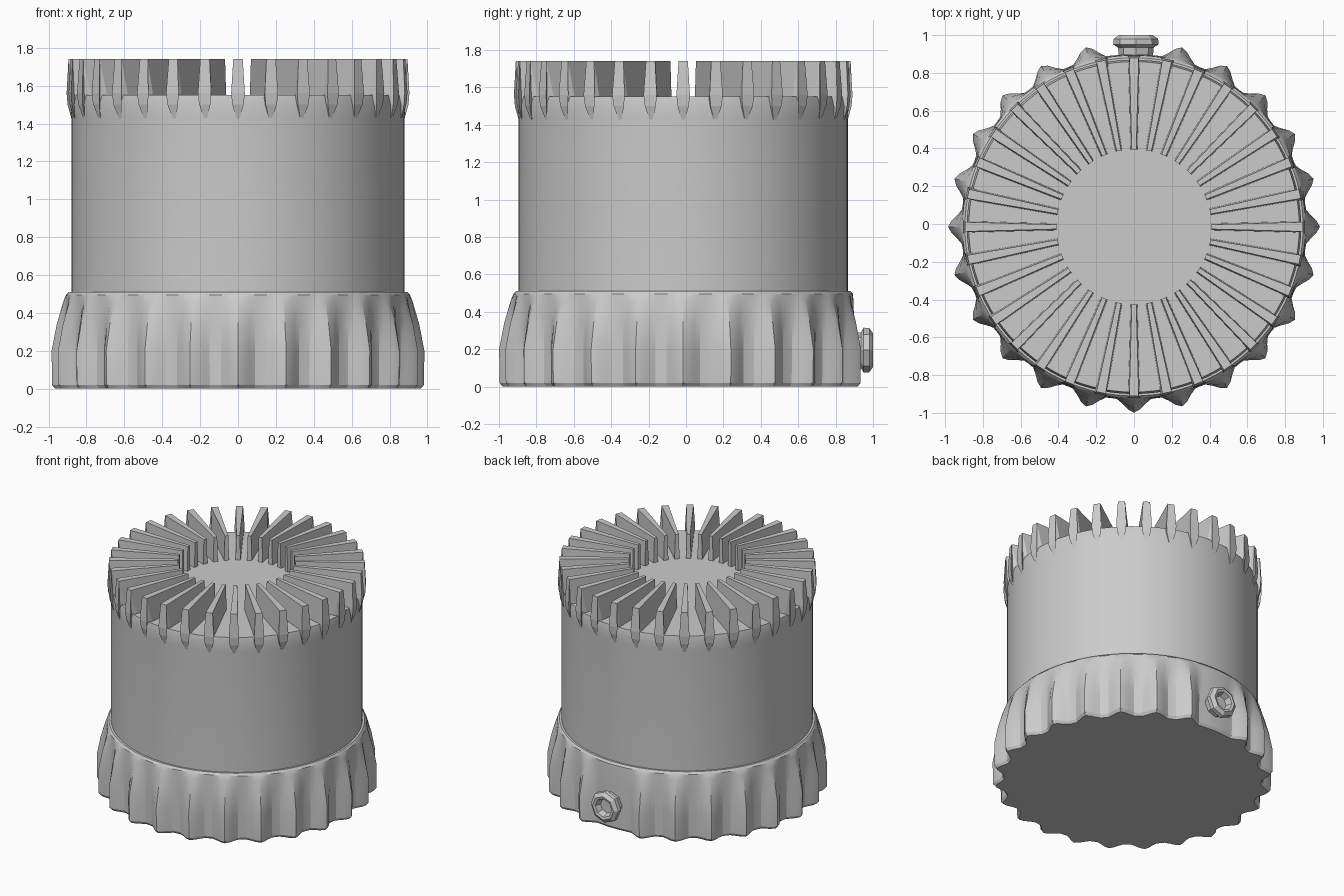
import bpy, bmesh, math
from mathutils import Matrix, Vector

cube = bpy.data.objects.get("Cube")
if cube:
    bpy.data.objects.remove(cube, do_unlink=True)

CENTRE_Y = -0.015
RIBS, FINS = 24, 32

grey = bpy.data.materials.new("plain grey")
grey.use_nodes = True
colour = (0.6, 0.6, 0.6, 1)
grey.diffuse_color = colour
grey.node_tree.nodes["Principled BSDF"].inputs["Base Color"].default_value = colour


def finish(bm, name, smooth_angle=None):
    bmesh.ops.recalc_face_normals(bm, faces=bm.faces)
    mesh = bpy.data.meshes.new(name)
    bm.to_mesh(mesh)
    bm.free()
    obj = bpy.data.objects.new(name, mesh)
    bpy.context.collection.objects.link(obj)
    obj.location.y = CENTRE_Y
    mesh.materials.append(grey)
    if smooth_angle:
        bpy.ops.object.select_all(action='DESELECT')
        obj.select_set(True)
        bpy.context.view_layer.objects.active = obj
        bpy.ops.object.shade_smooth_by_angle(angle=math.radians(smooth_angle))
    return obj


def loft(bm, rings):
    """Skin closed rings of points and cap both ends."""
    loops = [[bm.verts.new(p) for p in ring] for ring in rings]
    for a, b in zip(loops, loops[1:]):
        for i in range(len(a)):
            j = (i + 1) % len(a)
            bm.faces.new((a[i], a[j], b[j], b[i]))
    bm.faces.new(loops[0])
    bm.faces.new(loops[-1])


def circle(radius, z, count):
    return [(radius * math.cos(math.tau * i / count),
             radius * math.sin(math.tau * i / count), z) for i in range(count)]


# Body barrel, topped by the floor the fins stand on
bm = bmesh.new()
loft(bm, [circle(r, z, 96) for r, z in
          ((0.88, 0.4), (0.88, 1.44), (0.885, 1.5), (0.875, 1.55))])
finish(bm, "body", 30)


# Scalloped grip ring; one rib at the back gives way to a flat for the screw
def grip_ring(valley, height, z, steps=8):
    ring = []
    for i in range(RIBS * steps):
        turn = i / steps
        off = abs(turn - round(turn))
        crest = max(0, 1 - max(0, off - 0.06) / 0.34) ** 1.3
        if round(turn) % RIBS == RIBS // 4:
            crest = 0
        angle = math.tau * turn / RIBS
        r = valley + height * crest
        ring.append((r * math.cos(angle), r * math.sin(angle), z))
    return ring


bm = bmesh.new()
loft(bm, [grip_ring(*level) for level in
          ((0.9, 0.065, 0), (0.912, 0.07, 0.02), (0.914, 0.07, 0.2),
           (0.914, 0.043, 0.34), (0.91, 0.012, 0.46), (0.908, 0, 0.495), (0.895, 0, 0.51))])
finish(bm, "grip_ring", 22)

# Radial fins with a flared outer foot that runs down into the barrel
bm = bmesh.new()
section = [(0.41, 1.54, 0.018), (0.41, 1.74, 0.012), (0.895, 1.74, 0.025),
           (0.905, 1.56, 0.036), (0.9, 1.5, 0.03), (0.875, 1.41, 0.003), (0.84, 1.5, 0.03)]
for n in range(FINS):
    turn = Matrix.Rotation(math.tau * n / FINS, 3, 'Z')
    loft(bm, [[turn @ Vector((r, side * w, z)) for r, z, w in section]
              for side in (-1, 1)])
bmesh.ops.triangulate(bm, faces=bm.faces)
finish(bm, "cooling_fins")

# Faceted screw head with a recessed socket, on the back flat
bm = bmesh.new()
screw = [circle(r, h, 8) for r, h in
         ((0.09, 0.9), (0.095, 0.95), (0.12, 0.965), (0.118, 0.995),
          (0.09, 1.015), (0.07, 1.01), (0.055, 0.965))]
place = Matrix.Translation((0.01, 0, 0.195)) @ Matrix.Rotation(-math.pi / 2, 4, 'X')
loft(bm, [[place @ Vector(p) for p in ring] for ring in screw])
finish(bm, "back_screw")
